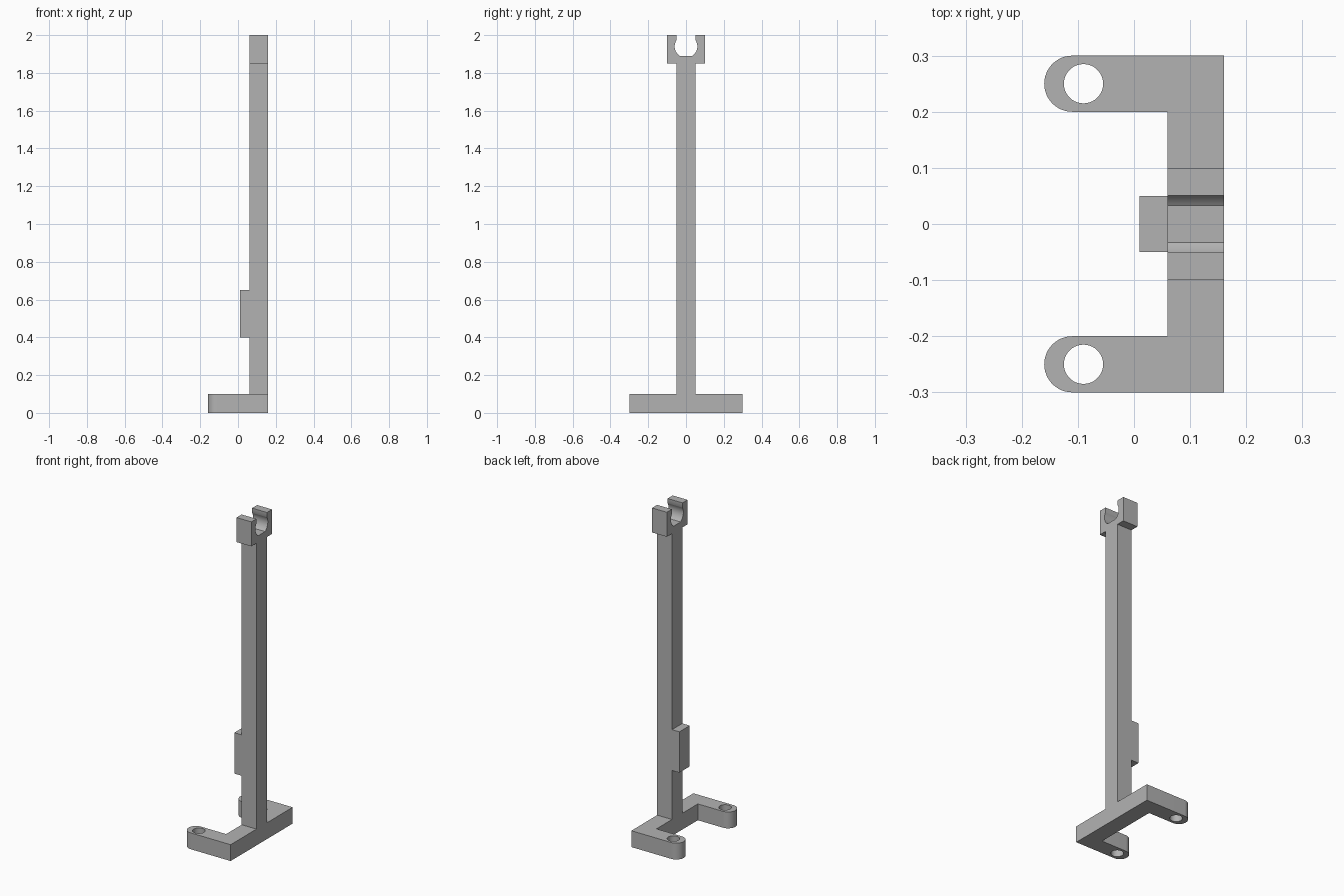
import bpy
import bmesh
from math import sin, cos, pi, asin, acos
from mathutils import Vector

cube = bpy.data.objects.get("Cube")
if cube:
    bpy.data.objects.remove(cube, do_unlink=True)

grey = bpy.data.materials.new("plain grey")
grey.use_nodes = True
colour = (0.45, 0.45, 0.45, 1)
grey.diffuse_color = colour
grey.node_tree.nodes["Principled BSDF"].inputs["Base Color"].default_value = colour


def arc(cx, cy, r, start, end, steps=24):
    """Points along a circular arc."""
    angles = [start + (end - start) * i / steps for i in range(steps + 1)]
    return [(cx + r * cos(a), cy + r * sin(a)) for a in angles]


def extrude(name, profile, place, offset):
    """Prism: a 2D profile put in space by place() and pushed along offset."""
    bm = bmesh.new()
    face = bm.faces.new([bm.verts.new(place(u, v)) for u, v in profile])
    new = bmesh.ops.extrude_face_region(bm, geom=[face])["geom"]
    verts = [g for g in new if isinstance(g, bmesh.types.BMVert)]
    bmesh.ops.translate(bm, verts=verts, vec=Vector(offset))
    bmesh.ops.recalc_face_normals(bm, faces=bm.faces)
    mesh = bpy.data.meshes.new(name)
    bm.to_mesh(mesh)
    bm.free()
    mesh.materials.append(grey)
    obj = bpy.data.objects.new(name, mesh)
    bpy.context.collection.objects.link(obj)
    return obj


def box(name, x0, x1, y, z0, z1):
    """Box centred on y = 0."""
    profile = [(x0, -y), (x1, -y), (x1, y), (x0, y)]
    return extrude(name, profile, lambda u, v: (u, v, z0), (0, 0, z1 - z0))


def activate(obj):
    bpy.ops.object.select_all(action="DESELECT")
    obj.select_set(True)
    bpy.context.view_layer.objects.active = obj


BACK, FRONT = 0.16, 0.06  # x range of the upright
ARM_Y, ARM_R = 0.25, 0.05

# U-shaped foot with rounded arm ends
half = [(BACK, 0.3)] + arc(-0.11, ARM_Y, ARM_R, pi / 2, 3 * pi / 2) + [(FRONT, 0.2)]
outline = half + [(x, -y) for x, y in reversed(half)]
foot = extrude("foot", outline, lambda u, v: (u, v, 0), (0, 0, 0.1))

# Screw holes through both arms
for side in (1, -1):
    ring = arc(-0.09, side * ARM_Y, 0.035, 0, 2 * pi, 40)[:-1]
    cutter = extrude("hole_cutter", ring, lambda u, v: (u, v, -0.1), (0, 0, 0.3))
    cutter.hide_render = True
    cut = foot.modifiers.new("screw_hole", "BOOLEAN")
    cut.operation = "DIFFERENCE"
    cut.solver = "EXACT"
    cut.object = cutter
    activate(foot)
    bpy.ops.object.modifier_apply(modifier=cut.name)
    bpy.data.objects.remove(cutter, do_unlink=True)

# Upright post and the tab on its side
box("post", FRONT, BACK, 0.05, 0.1, 1.85)
box("tab", 0.01, FRONT, 0.05, 0.4, 0.65)

# Clip with a round, open-topped seat that has a flat floor
R, CZ, MOUTH = 0.06, 1.94, 0.051
seat = arc(0, CZ, R, acos(MOUTH / R), -asin(0.05 / R))
right = [(0.1, 1.85), (0.1, 2), (MOUTH, 2)] + seat
profile = right + [(-y, z) for y, z in reversed(right)]
clip = extrude("clip", profile, lambda u, v: (FRONT, u, v), (BACK - FRONT, 0, 0))

for obj in (foot, clip):
    activate(obj)
    bpy.ops.object.shade_smooth_by_angle()
